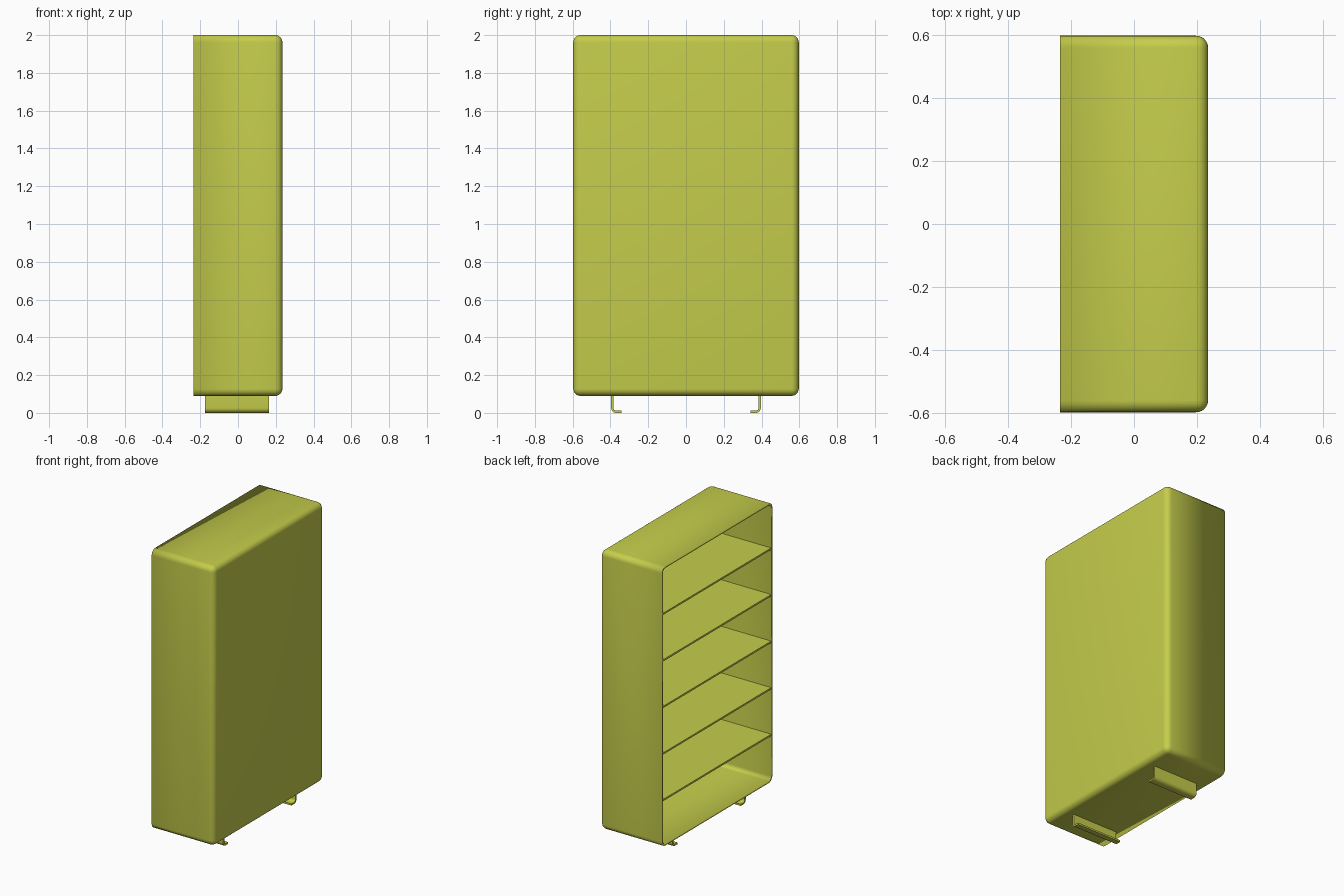
import bpy, bmesh, math

cube = bpy.data.objects.get("Cube")
if cube:
    bpy.data.objects.remove(cube, do_unlink=True)

WIDTH, DEPTH = 0.47, 1.194       # along x and y
BOTTOM, TOP = 0.09, 2.0
WALL, RADIUS = 0.012, 0.038
SHELVES = 5

paint = bpy.data.materials.new("lime_paint")
paint.use_nodes = True
LIME = (0.56, 0.61, 0.07, 1)
paint.diffuse_color = LIME
paint.node_tree.nodes["Principled BSDF"].inputs["Base Color"].default_value = LIME


def add_object(name, bm):
    bmesh.ops.recalc_face_normals(bm, faces=bm.faces)
    mesh = bpy.data.meshes.new(name)
    bm.to_mesh(mesh)
    bm.free()
    mesh.materials.append(paint)
    obj = bpy.data.objects.new(name, mesh)
    bpy.context.collection.objects.link(obj)
    return obj


def box(size, centre):
    bm = bmesh.new()
    bmesh.ops.create_cube(bm, size=1)
    bmesh.ops.scale(bm, vec=size, verts=bm.verts)
    bmesh.ops.translate(bm, vec=centre, verts=bm.verts)
    return bm


def smooth(obj):
    bpy.ops.object.select_all(action="DESELECT")
    obj.select_set(True)
    bpy.context.view_layer.objects.active = obj
    bpy.ops.object.shade_smooth_by_angle(angle=math.radians(35))


# Cabinet shell: rounded everywhere but around the open -x side
bm = box((WIDTH, DEPTH, TOP - BOTTOM), (0, 0, (TOP + BOTTOM) / 2))
bm.normal_update()
opening = next(f for f in bm.faces if f.normal.x < -0.9)
rounded = [e for e in bm.edges if e not in opening.edges[:]]
bmesh.ops.bevel(bm, geom=rounded, offset=RADIUS, segments=6, profile=0.5,
                affect="EDGES")
bm.normal_update()
open_faces = [f for f in bm.faces if f.normal.x < -0.9]
bmesh.ops.delete(bm, geom=open_faces, context="FACES")
bmesh.ops.recalc_face_normals(bm, faces=bm.faces)
# An open shell can end up inside out, so check the closed back panel
back = max(bm.faces, key=lambda f: f.calc_center_median().x)
inside_out = back.normal.x < 0
shell = add_object("cabinet_shell", bm)
solid = shell.modifiers.new("wall", "SOLIDIFY")
solid.thickness = WALL
solid.offset = 1 if inside_out else -1
smooth(shell)

# Evenly spaced shelves
pitch = (TOP - BOTTOM) / (SHELVES + 1)
for i in range(1, SHELVES + 1):
    add_object(f"shelf_{i}", box((WIDTH - WALL, DEPTH - 2 * WALL, WALL),
                                 (-WALL / 2, 0, BOTTOM + i * pitch)))

# Feet: bent strips with the flange turned inward
FOOT_FRONT, FOOT_BACK = -0.175, 0.165
OUTER, TIP, BEND = 0.396, 0.342, 0.026


def bend(radius):
    cy, cz = OUTER - BEND, BEND
    return [(cy + radius * math.cos(a), cz - radius * math.sin(a))
            for a in (math.pi / 2 * k / 6 for k in range(7))]


profile = ([(OUTER, BOTTOM + WALL / 2)] + bend(BEND) + [(TIP, 0), (TIP, WALL)]
           + bend(BEND - WALL)[::-1] + [(OUTER - WALL, BOTTOM + WALL / 2)])
for name, side in (("front_foot", -1), ("back_foot", 1)):
    bm = bmesh.new()
    face = bm.faces.new([bm.verts.new((FOOT_FRONT, side * y, z))
                         for y, z in profile])
    strip = bmesh.ops.extrude_face_region(bm, geom=[face])
    bmesh.ops.translate(bm, vec=(FOOT_BACK - FOOT_FRONT, 0, 0),
                        verts=[v for v in strip["geom"]
                               if isinstance(v, bmesh.types.BMVert)])
    smooth(add_object(name, bm))
